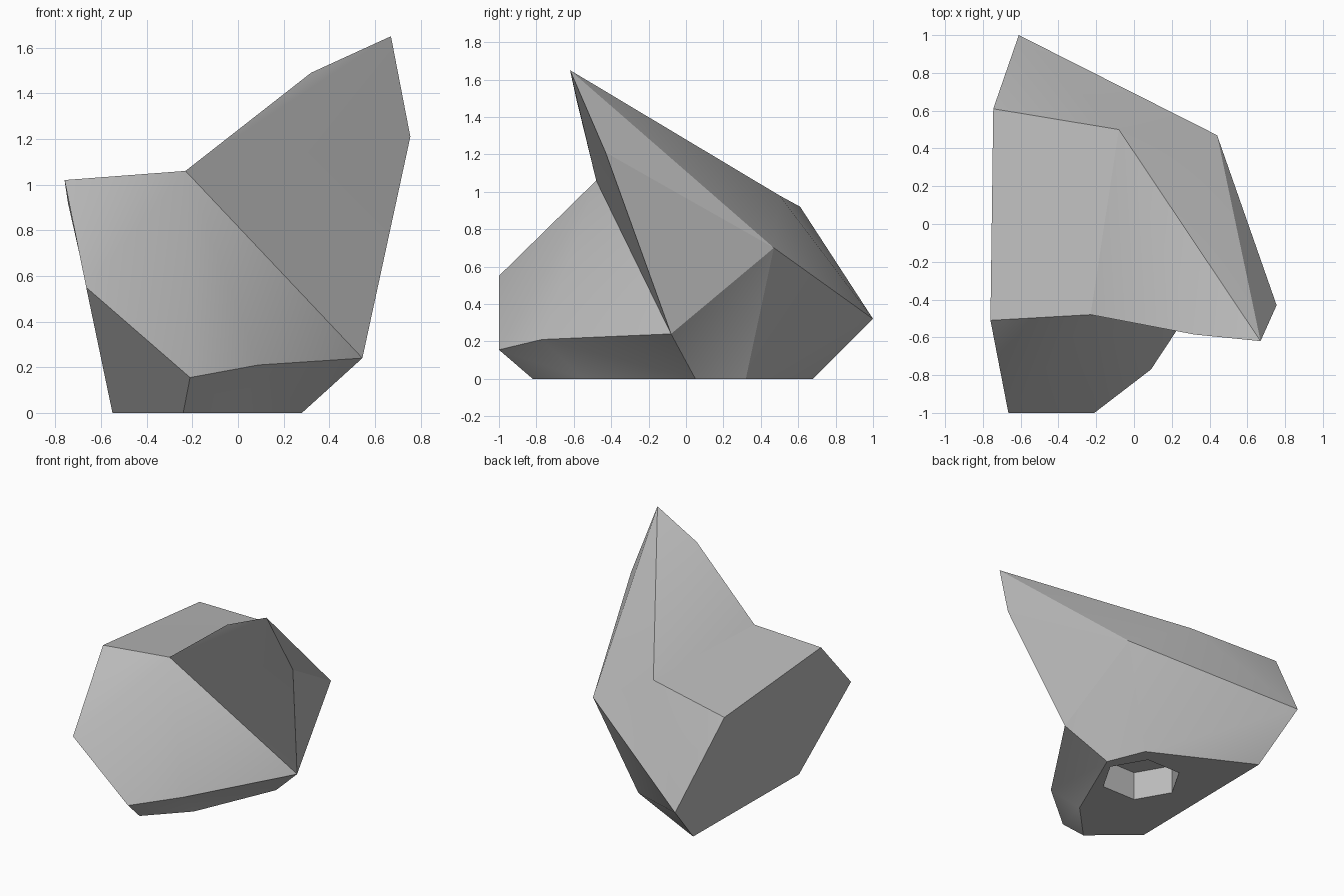
import bpy, bmesh, math

if "Cube" in bpy.data.objects:
    bpy.data.objects.remove(bpy.data.objects["Cube"])

# Stone grey
stone = bpy.data.materials.new("stone_grey")
stone.diffuse_color = (0.5, 0.5, 0.5, 1)
stone.use_nodes = True
stone.node_tree.nodes["Principled BSDF"].inputs["Base Color"].default_value = stone.diffuse_color

# Corner points of the boulder
points = {
    "A": (-.76, -.51, 1.02), "B": (-.23, -.48, 1.06), "C": (.32, -.585, 1.49),
    "D": (.67, -.62, 1.65), "E": (.755, -.43, 1.21), "F": (.545, -.08, .24),
    "G": (.09, -.77, .21), "H": (-.21, -1, .155), "I": (-.665, -1, .55),
    "J": (-.55, -.55, 0), "K": (-.24, -.82, 0), "L": (.28, .05, 0),
    "M": (-.61, 1, .32), "N": (-.745, .61, .92), "O": (-.08, .5, .98),
    "P": (.44, .47, .70), "Q": (-.535, .68, 0), "R": (.17, .32, 0),
    "S": (.02, -.55, 0),
}
facets = [
    "BAI BIH BHG BGF",            # front bulge
    "BFE BED BDC",                # overhanging front cleft
    "HGSK GFLS",                  # lower front
    "IHKJ AIJQMN",                # left sides
    "ONA OAB OBC OCD",            # top slope
    "NMO MPO POD",                # back slope
    "PDE PEF PFL PLR",            # right side
    "MPRQ JKSLRQ",                # lower back and base
]
bm = bmesh.new()
v = {k: bm.verts.new(p) for k, p in points.items()}
for name in " ".join(facets).split():
    bm.faces.new([v[c] for c in name])
bmesh.ops.recalc_face_normals(bm, faces=bm.faces[:])
bmesh.ops.connect_verts_nonplanar(bm, angle_limit=0.02, faces=bm.faces[:])
mesh = bpy.data.meshes.new("boulder")
bm.to_mesh(mesh)
bm.free()
boulder = bpy.data.objects.new("boulder", mesh)
bpy.context.collection.objects.link(boulder)
mesh.materials.append(stone)

# Six-sided socket in the base
bpy.ops.mesh.primitive_cylinder_add(vertices=6, radius=.273, depth=.42,
                                    location=(-.055, .01, 0),
                                    rotation=(0, 0, math.radians(30)))
cutter = bpy.context.object
cutter.name = "socket_cutter"
cutter.hide_render = True
cutter.data.materials.append(stone)

bpy.ops.object.select_all(action='DESELECT')
boulder.select_set(True)
bpy.context.view_layer.objects.active = boulder
cut = boulder.modifiers.new("socket", 'BOOLEAN')
cut.operation = 'DIFFERENCE'
cut.solver = 'EXACT'
cut.object = cutter
bpy.ops.object.modifier_apply(modifier=cut.name)
bpy.data.objects.remove(cutter)

# Soft shading across shallow ridges only
bpy.ops.object.shade_smooth_by_angle(angle=math.radians(30))
